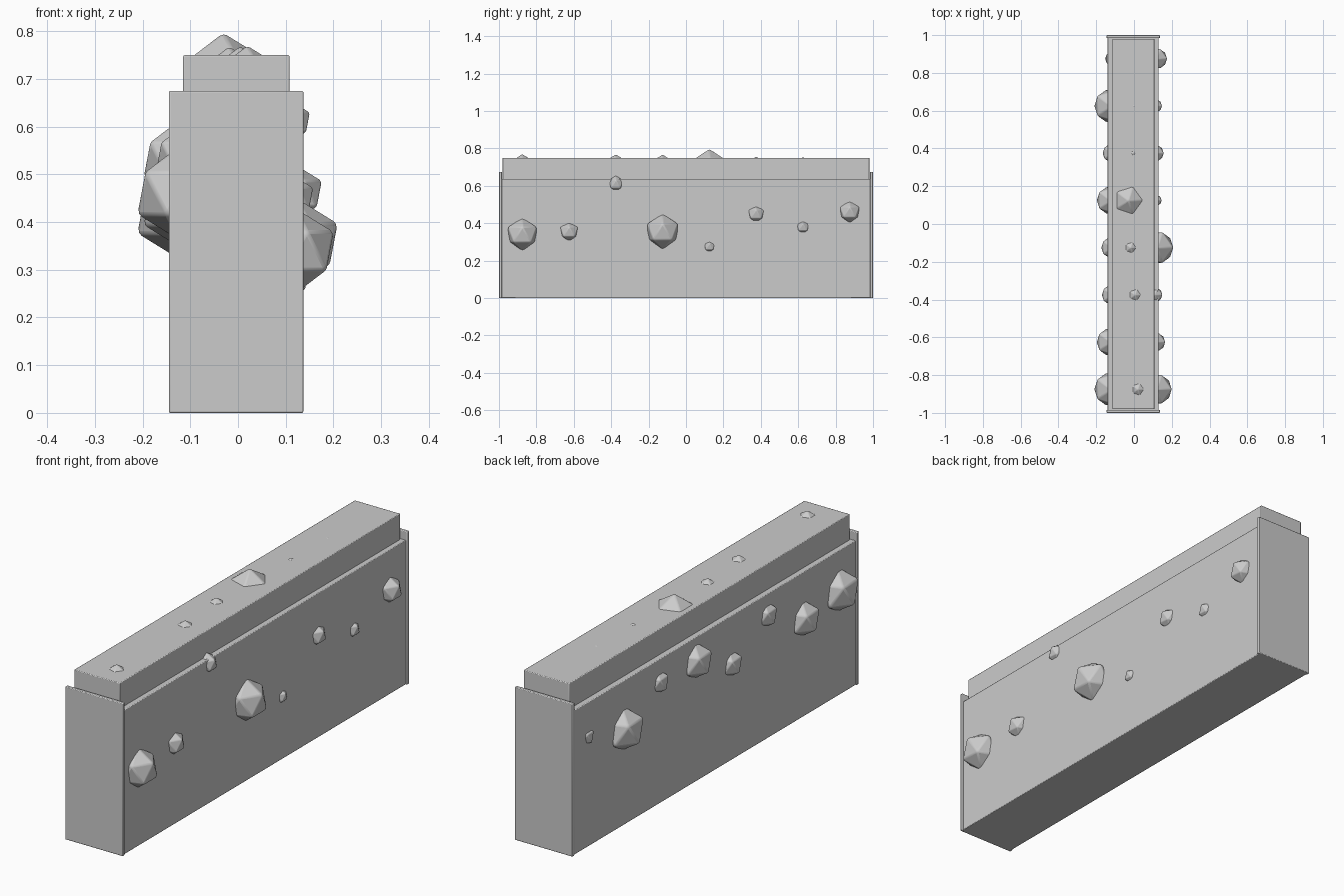
import bpy, math

if "Cube" in bpy.data.objects:
    bpy.data.objects.remove(bpy.data.objects["Cube"])


def finish(ob, width):
    m = ob.modifiers.new("bevel", 'BEVEL')
    m.width = width
    m.segments = 2
    bpy.ops.object.shade_smooth_by_angle(angle=math.radians(30))


def box(name, x0, x1, y0, y1, z0, z1, bevel=0.003):
    bpy.ops.mesh.primitive_cube_add(size=1)
    ob = bpy.context.object
    ob.name = name
    ob.location = ((x0 + x1) / 2, (y0 + y1) / 2, (z0 + z1) / 2)
    ob.scale = (x1 - x0, y1 - y0, z1 - z0)
    bpy.ops.object.transform_apply(location=False, rotation=False, scale=True)
    finish(ob, bevel)


def stone(name, x, y, z, r):
    bpy.ops.mesh.primitive_ico_sphere_add(subdivisions=1, radius=r, location=(x, y, z))
    ob = bpy.context.object
    ob.name = name
    finish(ob, r * 0.06)


# Wall body, coping on top and thin end plates
box("wall_body", -0.14, 0.131, -0.99, 0.99, 0.0, 0.637)
box("coping", -0.115, 0.108, -0.98, 0.98, 0.60, 0.75)
for s, name in ((-1, "front_end_plate"), (1, "back_end_plate")):
    y0, y1 = sorted((s * 0.984, s * 1.0))
    box(name, -0.145, 0.137, y0, y1, 0.0, 0.675)

# Stones sit at even spacing: (height, outermost x, radius)
right = [(0.34, 0.20, 0.09), (0.355, 0.165, 0.055), (0.61, 0.15, 0.045),
         (0.355, 0.208, 0.096), (0.275, 0.146, 0.034), (0.45, 0.157, 0.05),
         (0.38, 0.148, 0.04), (0.46, 0.175, 0.06)]
left = [(0.46, 0.21, 0.10), (0.43, 0.197, 0.083), (0.54, 0.17, 0.06),
        (0.42, 0.173, 0.063), (0.53, 0.197, 0.083), (0.53, 0.166, 0.055),
        (0.42, 0.21, 0.10), (0.48, 0.153, 0.042)]
for side, rows, sx in (("right", right, 1), ("left", left, -1)):
    for i, (z, ext, r) in enumerate(rows):
        stone(f"{side}_stone_{i}", sx * (ext - 0.885 * r), -0.875 + i * 0.25, z, r)

# Stones poking through the coping: (x, peak height)
top = [(0.02, 0.770), (0.005, 0.769), (-0.018, 0.768), (-0.03, 0.797),
       (-0.005, 0.757), (0.0, 0.754)]
for (x, peak), y in zip(top, (-0.875, -0.375, -0.125, 0.125, 0.375, 0.625)):
    stone("top_stone", x, y, 0.708, peak - 0.708)
